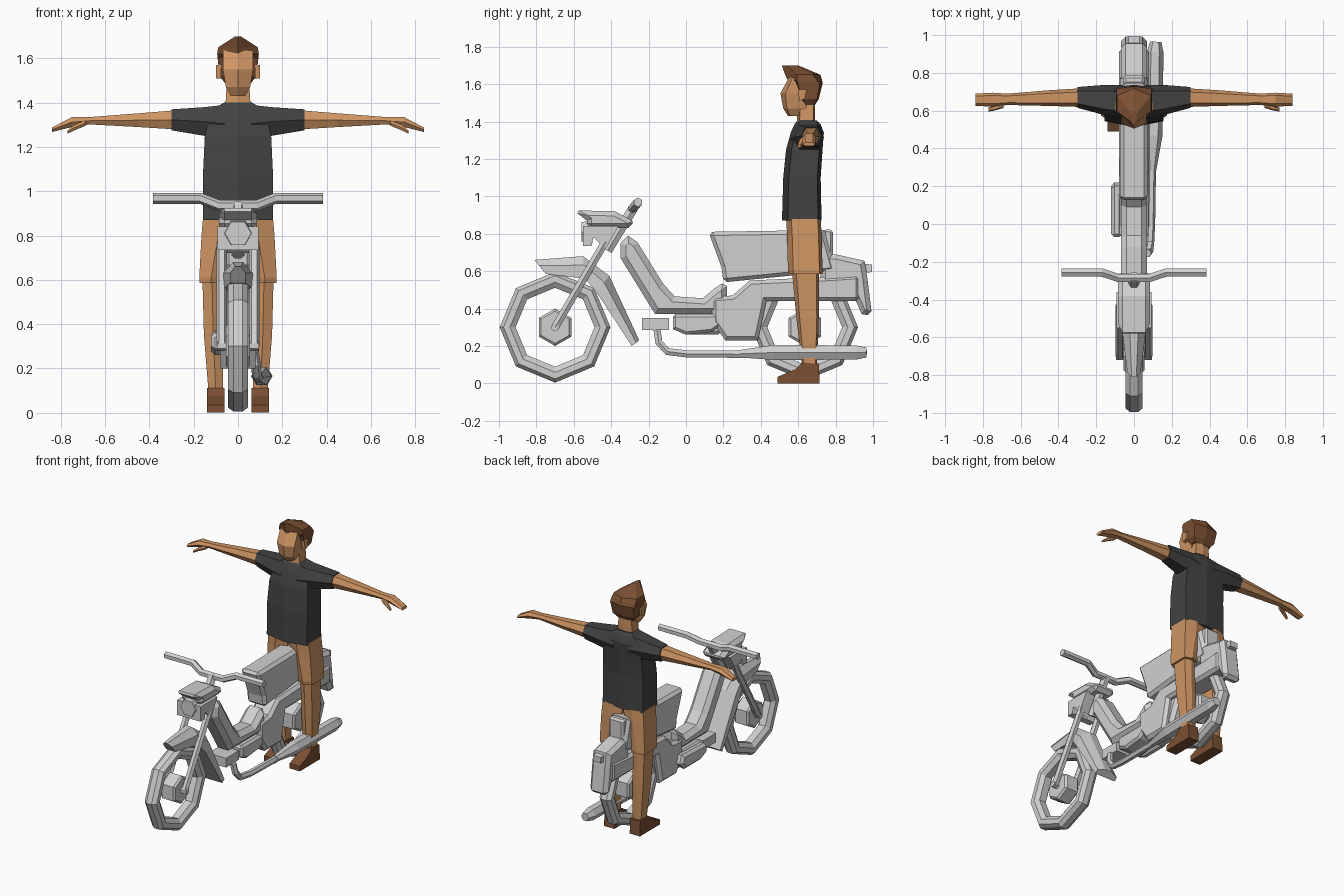
import bpy, bmesh, math
from mathutils import Vector


def material(name, rgb):
    m = bpy.data.materials.new(name)
    m.diffuse_color = (*rgb, 1)
    return m


METAL = material("light grey", (0.63, 0.63, 0.63))
SKIN = material("tan", (0.62, 0.30, 0.125))
BROWN = material("dark brown", (0.20, 0.08, 0.033))
SHIRT = material("charcoal", (0.055, 0.055, 0.057))


def loft(name, rings, mat, closed=False):
    """Skin a list of equal-length point rings, capping the ends."""
    bm = bmesh.new()
    vs = [[bm.verts.new(p) for p in r] for r in rings]
    n = len(rings[0])
    pairs = list(zip(vs, vs[1:]))
    if closed:
        pairs.append((vs[-1], vs[0]))
    else:
        bm.faces.new(vs[0])
        bm.faces.new(vs[-1])
    for a, b in pairs:
        for i in range(n):
            j = (i + 1) % n
            bm.faces.new((a[i], a[j], b[j], b[i]))
    bmesh.ops.recalc_face_normals(bm, faces=bm.faces)
    me = bpy.data.meshes.new(name)
    bm.to_mesh(me)
    bm.free()
    me.materials.append(mat)
    ob = bpy.data.objects.new(name, me)
    bpy.context.collection.objects.link(ob)
    return ob


def slab(name, pts, half, mat=METAL, x=0.0, bevel=0.0):
    """Side profile (y, z) extruded across x, with chamfered rims."""
    ob = loft(name, [[(x + s * half, y, z) for y, z in pts] for s in (-1, 1)], mat)
    if bevel:
        mod = ob.modifiers.new("chamfer", 'BEVEL')
        mod.width = bevel
        mod.segments = 1
        mod.limit_method = 'ANGLE'
        mod.angle_limit = math.radians(80)
    return ob


def tube(name, path, radii, mat=METAL, sides=6):
    """Polygonal tube along a path."""
    path = [Vector(p) for p in path]
    if not isinstance(radii, (list, tuple)):
        radii = [radii] * len(path)
    rings = []
    for i, p in enumerate(path):
        d = (path[min(i + 1, len(path) - 1)] - path[max(i - 1, 0)]).normalized()
        ref = Vector((0, 0, 1)) if abs(d.x) > 0.7 else Vector((1, 0, 0))
        u = (ref - d * ref.dot(d)).normalized()
        v = d.cross(u)
        rings.append([p + radii[i] * (u * math.cos(t) + v * math.sin(t))
                      for t in (2 * math.pi * k / sides for k in range(sides))])
    return loft(name, rings, mat)


def zring(z, hx, yf, yb, cx=0.0, ridge=0.15):
    """Six-sided horizontal ring with a front and back ridge."""
    d = (yb - yf) * ridge
    return [(cx - hx, yf + d, z), (cx, yf, z), (cx + hx, yf + d, z),
            (cx + hx, yb - d * 0.6, z), (cx, yb, z), (cx - hx, yb - d * 0.6, z)]


def xring(x, z0, z1, y0, y1):
    """Six-sided ring around the x axis."""
    c = (z0 + z1) / 2
    m, w = (y0 + y1) / 2, (y1 - y0) * 0.3
    return [(x, y0, c), (x, m - w, z1), (x, m + w, z1),
            (x, y1, c), (x, m + w, z0), (x, m - w, z0)]


# ---- Wheels: octagonal tyre ring and hexagonal hub ----
def wheel(prefix, cy, cz, r):
    section = [(r - 0.02, -0.046), (r, -0.02), (r, 0.02), (r - 0.02, 0.046),
               (r - 0.055, 0.046), (r - 0.085, 0.025),
               (r - 0.085, -0.025), (r - 0.055, -0.046)]
    rings = []
    for k in range(8):
        t = math.pi * k / 4
        rings.append([(x, cy + q * math.cos(t), cz + q * math.sin(t)) for q, x in section])
    loft(prefix + "_tyre", rings, METAL, closed=True)
    hexa = [(cy + 0.1 * math.sin(k * math.pi / 3), cz + 0.1 * math.cos(k * math.pi / 3))
            for k in range(6)]
    slab(prefix + "_hub", hexa, 0.055, bevel=0.012)


wheel("front", -0.70, 0.30, 0.296)
wheel("rear", 0.635, 0.30, 0.285)

# ---- Fork, steering column, handlebar ----
for s, side in ((-1, "left"), (1, "right")):
    tube(side + "_fork", [(s * 0.074, -0.70, 0.30), (s * 0.074, -0.43, 0.76)], 0.024)
tube("front_axle", [(-0.095, -0.70, 0.30), (0.095, -0.70, 0.30)], 0.022)
tube("steering_column", [(0, -0.42, 0.71), (0, -0.28, 0.94)], 0.03)
tube("handlebar", [(-0.385, -0.257, 0.968), (-0.17, -0.257, 0.968), (-0.085, -0.285, 0.935),
                   (0.085, -0.285, 0.935), (0.17, -0.257, 0.968), (0.385, -0.257, 0.968)], 0.025)

# ---- Headlight ----
slab("headlight_cover", [(-0.6, 0.925), (-0.38, 0.92), (-0.285, 0.87), (-0.285, 0.83),
                         (-0.53, 0.83), (-0.53, 0.87)], 0.085, bevel=0.03)
slab("headlight_shell", [(-0.55, 0.84), (-0.55, 0.735), (-0.505, 0.735), (-0.495, 0.78),
                         (-0.43, 0.72), (-0.36, 0.84)], 0.092)
tube("headlight_lens", [(0, -0.56, 0.81), (0, -0.5, 0.81)], [0.06, 0.07])

# ---- Front mudguard: ridged cross-section swept over the wheel ----
fender = []
for (ry, rz), (by, bz), w in (((-0.81, 0.66), (-0.75, 0.585), 0.035),
                              ((-0.55, 0.68), (-0.54, 0.56), 0.065),
                              ((-0.41, 0.575), (-0.48, 0.49), 0.082),
                              ((-0.25, 0.23), (-0.29, 0.20), 0.08)):
    my, mz = ry * 0.6 + by * 0.4, rz * 0.6 + bz * 0.4
    fender.append([(-w, by, bz), (-w, my, mz), (-w * 0.35, ry, rz),
                   (w * 0.35, ry, rz), (w, my, mz), (w, by, bz)])
loft("front_mudguard", fender, METAL)

# ---- Step-through frame, seat and tail ----
slab("step_frame", [(-0.35, 0.75), (-0.31, 0.79), (-0.26, 0.755), (-0.12, 0.53), (-0.06, 0.465),
                    (0.09, 0.455), (0.155, 0.51), (0.22, 0.55), (0.22, 0.37), (-0.165, 0.37),
                    (-0.35, 0.67)], 0.07, bevel=0.03)
slab("seat", [(0.12, 0.81), (0.74, 0.82), (0.80, 0.60), (0.2, 0.54), (0.19, 0.62)],
     0.074, bevel=0.02)
slab("rear_body", [(0.14, 0.46), (0.25, 0.47), (0.34, 0.55), (0.78, 0.57), (0.93, 0.58),
                   (0.93, 0.44), (0.43, 0.44), (0.385, 0.23), (0.21, 0.23), (0.14, 0.33)],
     0.08, bevel=0.02)
slab("seat_hump", [(0.74, 0.825), (0.785, 0.82), (0.785, 0.66), (0.7, 0.66)], 0.055, bevel=0.012)
slab("tail", [(0.72, 0.69), (0.80, 0.69), (0.955, 0.655), (0.97, 0.56), (0.995, 0.36),
              (0.94, 0.37), (0.90, 0.46), (0.72, 0.5)], 0.07, bevel=0.025)
slab("tail_light", [(0.95, 0.64), (0.995, 0.635), (0.995, 0.595), (0.95, 0.59)], 0.03)

# ---- Engine, pegs and exhaust ----
slab("engine", [(-0.07, 0.37), (-0.07, 0.29), (0, 0.26), (0.14, 0.275), (0.19, 0.31),
                (0.19, 0.37)], 0.078, bevel=0.015)
slab("engine_cover", [(-0.07, 0.36), (-0.07, 0.29), (0, 0.26), (0.17, 0.26), (0.22, 0.31),
                      (0.2, 0.37)], 0.03, x=-0.092, bevel=0.018)
slab("foot_peg", [(-0.235, 0.35), (-0.09, 0.35), (-0.09, 0.285), (-0.235, 0.285)], 0.07)
tube("exhaust_pipe", [(0.07, -0.155, 0.285), (0.08, -0.145, 0.22), (0.085, -0.10, 0.17),
                      (0.09, 0.0, 0.158), (0.095, 0.32, 0.155)], 0.022)
tube("muffler", [(0.095, 0.28, 0.158), (0.105, 0.47, 0.165), (0.112, 0.91, 0.165),
                 (0.115, 0.965, 0.165)], [0.022, 0.046, 0.044, 0.03])

# ---- Rider: limbs mirrored left and right ----
for s, side in ((-1, "left"), (1, "right")):
    cx = s * 0.1
    slab(side + "_shoe", [(0.49, 0), (0.715, 0), (0.71, 0.105), (0.62, 0.11), (0.585, 0.075),
                          (0.49, 0.035)], 0.04, BROWN, x=cx)
    loft(side + "_lower_leg", [zring(0.09, 0.033, 0.62, 0.70, cx),
                               zring(0.35, 0.042, 0.59, 0.71, s * 0.112),
                               zring(0.62, 0.043, 0.565, 0.71, s * 0.118)], SKIN)
    loft(side + "_shorts_leg", [zring(0.585, 0.052, 0.55, 0.73, s * 0.122),
                                zring(0.61, 0.054, 0.545, 0.73, s * 0.121),
                                zring(0.80, 0.076, 0.54, 0.725, s * 0.089),
                                zring(0.88, 0.078, 0.535, 0.72, s * 0.08)], SKIN)
    loft(side + "_sleeve", [xring(s * 0.06, 1.22, 1.39, 0.56, 0.735),
                            xring(s * 0.15, 1.25, 1.38, 0.575, 0.737),
                            xring(s * 0.30, 1.275, 1.37, 0.615, 0.725)], SHIRT)
    loft(side + "_arm", [xring(s * 0.29, 1.28, 1.365, 0.62, 0.718),
                         xring(s * 0.45, 1.29, 1.352, 0.625, 0.708),
                         xring(s * 0.67, 1.302, 1.335, 0.63, 0.69),
                         xring(s * 0.75, 1.29, 1.335, 0.622, 0.695),
                         xring(s * 0.84, 1.268, 1.288, 0.625, 0.69)], SKIN)
    loft(side + "_thumb", [xring(s * 0.69, 1.295, 1.32, 0.615, 0.65),
                           xring(s * 0.74, 1.275, 1.30, 0.60, 0.63),
                           xring(s * 0.77, 1.26, 1.275, 0.595, 0.615)], SKIN)
    slab(side + "_ear", [(0.60, 1.57), (0.645, 1.57), (0.635, 1.52), (0.605, 1.51)],
         0.012, SKIN, x=s * 0.088)

# ---- Rider: torso and head ----
loft("shirt", [zring(0.87, 0.157, 0.513, 0.725), zring(1.10, 0.157, 0.52, 0.72),
               zring(1.25, 0.150, 0.535, 0.73), zring(1.34, 0.13, 0.56, 0.737),
               zring(1.385, 0.09, 0.58, 0.72), zring(1.405, 0.055, 0.595, 0.70)], SHIRT)
loft("neck", [zring(1.37, 0.058, 0.59, 0.69), zring(1.50, 0.05, 0.60, 0.69)], SKIN)
loft("face", [zring(1.43, 0.032, 0.545, 0.63), zring(1.47, 0.055, 0.52, 0.65),
              zring(1.55, 0.068, 0.505, 0.68), zring(1.635, 0.067, 0.55, 0.68)], SKIN)
loft("hair", [zring(1.49, 0.06, 0.63, 0.69), zring(1.52, 0.083, 0.605, 0.71),
              zring(1.60, 0.092, 0.575, 0.73), zring(1.62, 0.094, 0.545, 0.728, ridge=0.25),
              zring(1.65, 0.09, 0.53, 0.718, ridge=0.35),
              zring(1.70, 0.012, 0.512, 0.60, ridge=0.3)], BROWN)
